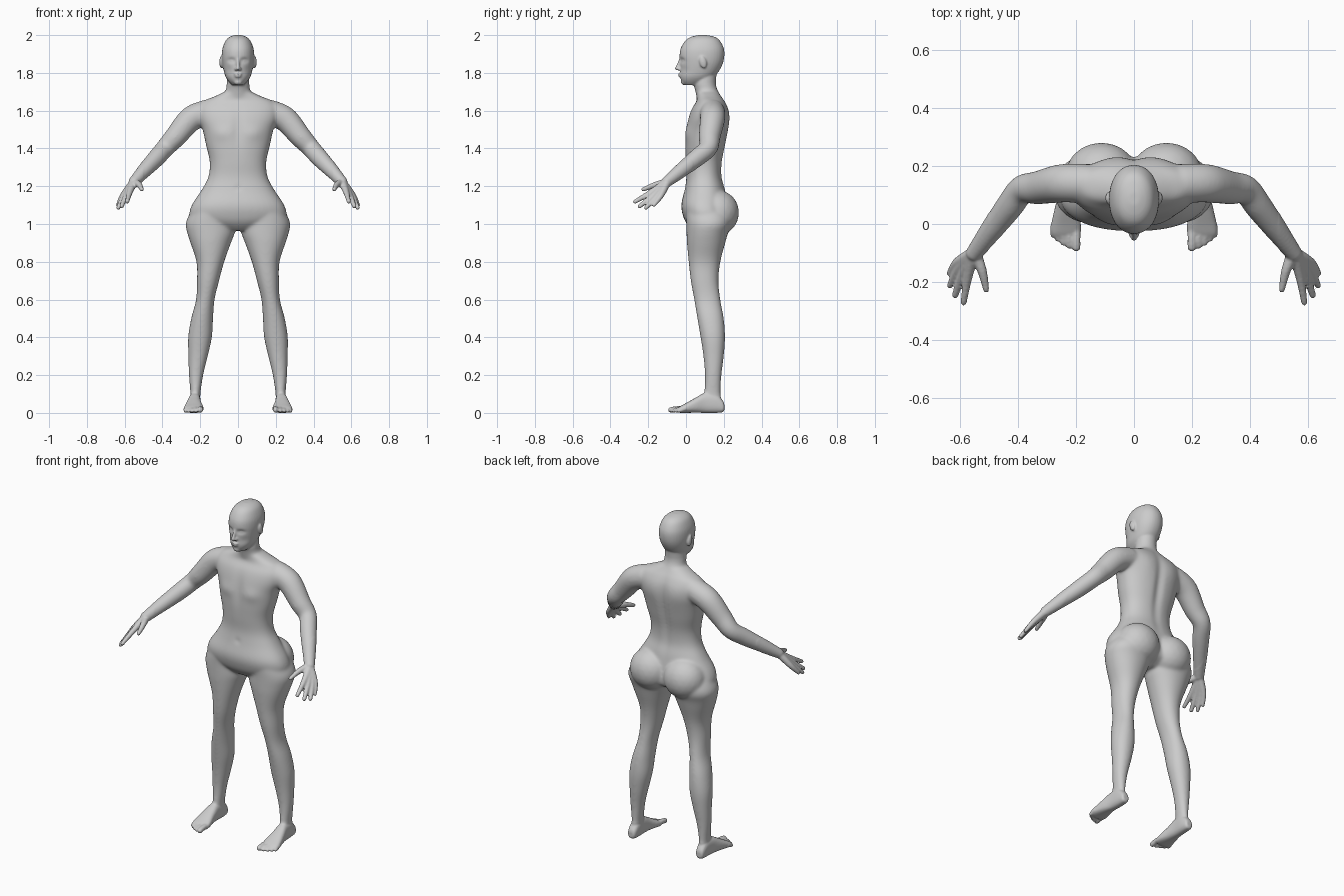
import bpy, bmesh, math
from mathutils import Vector, Matrix

bm = bmesh.new()


def spline(rows, n):
    """Catmull-Rom interpolation of tuples of any length."""
    out = []
    for i in range(len(rows) - 1):
        a, b, c, d = (rows[max(0, min(len(rows) - 1, i + k))] for k in (-1, 0, 1, 2))
        for j in range(n):
            t = j / n
            out.append([0.5 * (2 * q + (r - p) * t + (2 * p - 5 * q + 4 * r - s) * t * t
                               + (3 * q - p - 3 * r + s) * t ** 3)
                        for p, q, r, s in zip(a, b, c, d)])
    return out + [list(rows[-1])]


def loft(rows, side=1, axis='z', power=2.0, sides=36):
    """Skin through rings given as (position, u0, u1, v0, v1)."""
    rings = []
    for t, u0, u1, v0, v1 in spline(rows, 4):
        ring = []
        for k in range(sides):
            a = 2 * math.pi * k / sides
            c, s = math.cos(a), math.sin(a)
            u = (u0 + u1) / 2 + (u1 - u0) / 2 * math.copysign(abs(c) ** (2 / power), c)
            v = (v0 + v1) / 2 + (v1 - v0) / 2 * math.copysign(abs(s) ** (2 / power), s)
            ring.append(bm.verts.new((u * side, v, t) if axis == 'z' else (u * side, t, v)))
        rings.append(ring)
    for p, q in zip(rings, rings[1:]):
        for k in range(sides):
            m = (k + 1) % sides
            bm.faces.new((p[k], p[m], q[m], q[k]))
    bm.faces.new(rings[0][::-1])
    bm.faces.new(rings[-1])


def blob(c, r, side=1, tilt=0.0, sub=3):
    mat = (Matrix.Translation((c[0] * side, c[1], c[2])) @ Matrix.Rotation(tilt, 4, 'X')
           @ Matrix.Diagonal((r[0], r[1], r[2], 1)))
    bmesh.ops.create_icosphere(bm, subdivisions=sub, radius=1, matrix=mat)


def limb(pts, side=1, sub=2, n=8):
    """Rounded limb through points (x, y, z, radius)."""
    for x, y, z, r in spline(pts, n):
        blob((x, y, z), (r, r, r), side, 0, sub)


def sym(rows):
    return [(z, -w, w, f, b) for z, w, f, b in rows]


# Torso from neck base to crotch
loft(sym([(1.70, .072, .055, .172), (1.675, .125, .058, .188), (1.65, .185, .055, .205),
          (1.61, .215, .03, .222), (1.56, .212, .012, .228), (1.5, .188, 0, .224),
          (1.42, .17, -.005, .21), (1.33, .15, -.002, .192), (1.25, .157, .002, .19),
          (1.18, .193, -.008, .208), (1.1, .245, -.025, .222), (1.04, .255, -.015, .23),
          (1.0, .2, .005, .22), (.965, .07, .04, .16)]), power=2.3)
# Neck
loft(sym([(1.84, .055, .05, .17), (1.75, .059, .04, .158), (1.70, .068, .05, .172),
          (1.65, .1, .06, .2)]))
# Head
loft(sym([(2.0, .018, .065, .11), (1.99, .045, .025, .153), (1.97, .066, -.004, .18),
          (1.93, .082, -.028, .2), (1.89, .086, -.034, .203), (1.85, .083, -.031, .195),
          (1.81, .075, -.03, .175), (1.78, .066, -.03, .15), (1.755, .05, -.023, .12),
          (1.735, .03, -.006, .08)]), power=2.15)
# Nose, lips and chin
limb([(0, -.03, 1.872, .008), (0, -.04, 1.845, .009), (0, -.047, 1.824, .012)])
blob((0, -.031, 1.794), (.022, .011, .006))
blob((0, -.03, 1.782), (.019, .011, .006))
blob((0, -.012, 1.752), (.022, .015, .016))

for s in (1, -1):
    # Ear and nostril
    blob((.088, .09, 1.857), (.011, .019, .034), s, .25)
    blob((.011, -.035, 1.82), (.009, .01, .008), s)
    # Buttock
    blob((.112, .168, 1.06), (.125, .113, .12), s)
    # Leg
    loft([(1.12, .03, .215, 0, .2), (1.05, .02, .258, 0, .235), (1.0, .012, .277, .002, .24),
          (.95, .018, .268, .003, .222), (.9, .037, .252, .005, .208),
          (.8, .073, .22, .014, .182), (.7, .1, .217, .025, .172), (.6, .124, .222, .043, .182),
          (.5, .132, .248, .06, .2), (.4, .138, .264, .077, .207), (.3, .16, .263, .092, .2),
          (.2, .184, .26, .1, .188), (.1, .199, .252, .096, .183),
          (.05, .2, .254, .09, .19)], s, power=2.1)
    # Foot, lofted from heel to ball
    loft([(.203, .213, .243, .015, .045), (.195, .204, .252, .004, .065),
          (.16, .198, .257, 0, .1), (.1, .198, .262, 0, .105), (.05, .193, .274, .001, .08),
          (.0, .183, .285, 0, .052), (-.03, .183, .287, 0, .036),
          (-.045, .19, .278, .004, .026)], s, 'y', 2.5)
    # Toes
    for x, y, r in ((.199, -.08, .0155), (.224, -.075, .011), (.244, -.065, .0105),
                    (.262, -.052, .0105), (.279, -.038, .01)):
        limb([(x, -.01, .022, r), (x, y + .03, .021, r), (x, y, r, r)], s)
    # Arm
    limb([(.17, .14, 1.59, .068), (.25, .14, 1.555, .067), (.33, .125, 1.463, .058),
          (.385, .118, 1.403, .05), (.43, .06, 1.352, .048), (.49, -.02, 1.288, .04),
          (.55, -.1, 1.224, .029)], s, 3, 9)
    # Fingers, each running from the wrist through its knuckle
    wrist = (.552, -.1, 1.222, .023)
    for knuckle, tip, r in (((.572, -.182, 1.170), (.587, -.27, 1.118), .0115),
                            ((.590, -.170, 1.155), (.616, -.245, 1.094), .012),
                            ((.603, -.151, 1.150), (.634, -.212, 1.086), .0115),
                            ((.609, -.132, 1.152), (.636, -.170, 1.100), .0105)):
        limb([wrist, (*knuckle, .0165), (*tip, r)], s, 2, 14)
    # Thumb
    limb([(.548, -.1, 1.22, .022), (.524, -.16, 1.208, .017), (.509, -.226, 1.183, .0115)],
         s, 2, 14)

bmesh.ops.recalc_face_normals(bm, faces=bm.faces)
mesh = bpy.data.meshes.new("body")
bm.to_mesh(mesh)
bm.free()
body = bpy.data.objects.new("body", mesh)
bpy.context.collection.objects.link(body)
bpy.context.view_layer.objects.active = body
body.select_set(True)

# Fuse all parts into one skin
fuse = body.modifiers.new("fuse", 'REMESH')
fuse.mode = 'VOXEL'
fuse.voxel_size = .0052
bpy.ops.object.modifier_apply(modifier="fuse")

# Sculpted hollows and swellings: centre, radius, push
dabs = [((.035, -.028, 1.866), (.02, .04, .012), (0, .012, 0)),     # eye socket
        ((.035, -.02, 1.864), (.011, .04, .006), (0, -.006, 0)),    # eyelid
        ((.05, -.01, 1.815), (.022, .04, .022), (0, .004, 0)),      # cheek
        ((0, .22, 1.42), (.022, .06, .2), (0, -.014, 0)),           # spine
        ((0, -.005, 1.5), (.025, .05, .1), (0, .008, 0)),           # breastbone
        ((.085, .005, 1.48), (.05, .06, .035), (0, -.008, 0)),      # chest
        ((0, -.01, 1.19), (.012, .04, .012), (0, .007, 0)),         # navel
        ((.08, .225, 1.57), (.05, .05, .07), (0, .006, 0))]         # shoulder blade
soft = body.vertex_groups.new(name="soft")
soft_ids = []
for v in body.data.vertices:
    co = v.co.copy()
    for c, r, d in dabs:
        e = ((abs(co.x) - c[0]) / r[0]) ** 2 + ((co.y - c[1]) / r[1]) ** 2 + ((co.z - c[2]) / r[2]) ** 2
        if e < 9:
            v.co += Vector(d) * math.exp(-e)
    if .1 < co.z < 1.73 and abs(co.x) < .5:
        soft_ids.append(v.index)
soft.add(soft_ids, 1, 'REPLACE')

# Broad smoothing for the trunk and limbs, light smoothing everywhere
blend = body.modifiers.new("blend", 'SMOOTH')
blend.factor, blend.iterations, blend.vertex_group = .5, 35, "soft"
finish = body.modifiers.new("finish", 'SMOOTH')
finish.factor, finish.iterations = .5, 4
bpy.ops.object.modifier_apply(modifier="blend")
bpy.ops.object.modifier_apply(modifier="finish")
bpy.ops.object.shade_smooth()
